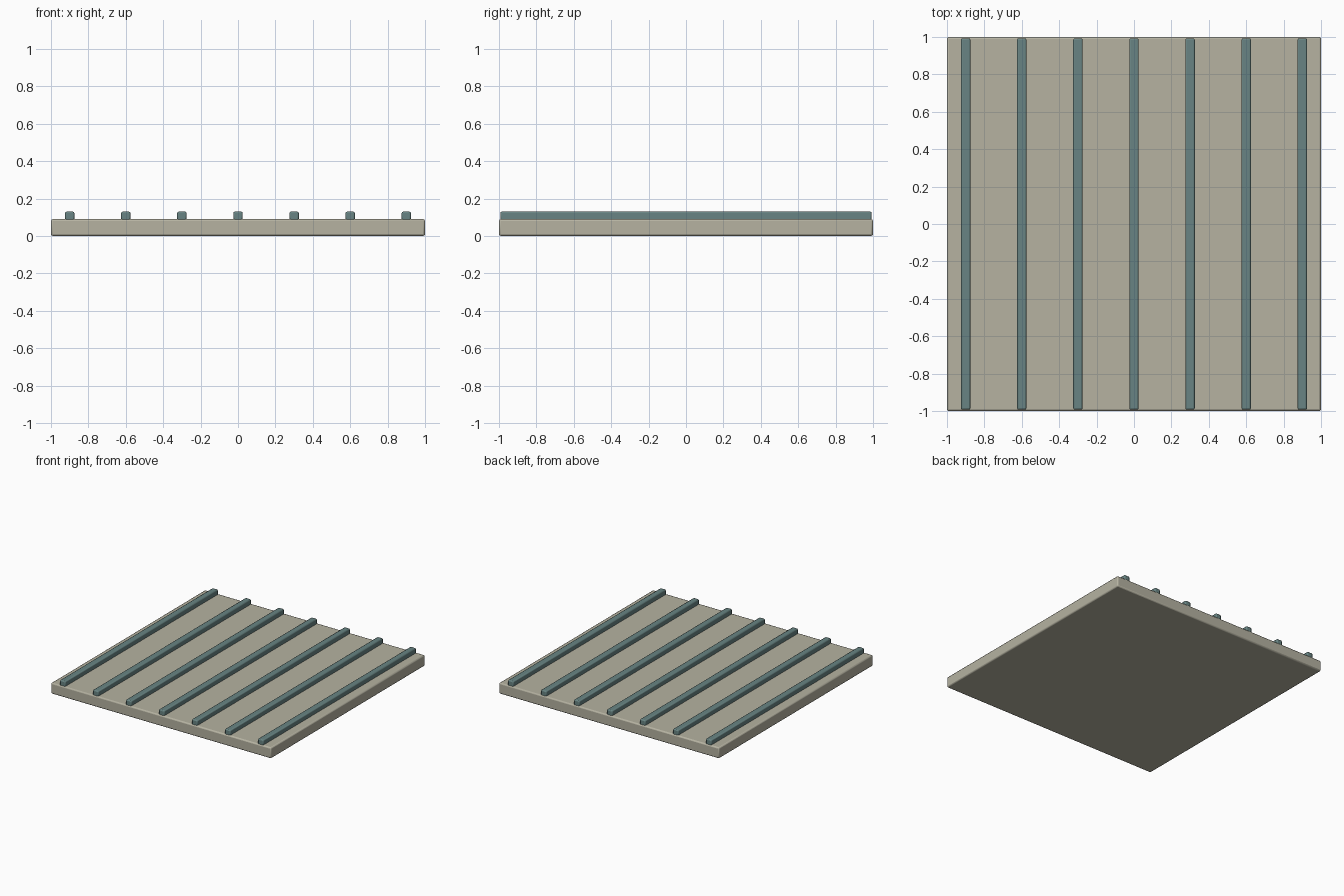
import bpy

if "Cube" in bpy.data.objects:
    bpy.data.objects.remove(bpy.data.objects["Cube"])


def material(name, rgb):
    m = bpy.data.materials.new(name)
    m.diffuse_color = (*[(c / 255) ** 2.2 for c in rgb], 1)
    m.use_nodes = True
    m.node_tree.nodes["Principled BSDF"].inputs["Base Color"].default_value = m.diffuse_color
    return m


def box(name, size, centre, mat, bevel):
    bpy.ops.mesh.primitive_cube_add(size=1, location=centre)
    ob = bpy.context.object
    ob.name = name
    ob.scale = size
    bpy.ops.object.transform_apply(location=False, rotation=False, scale=True)
    ob.data.materials.append(mat)
    mod = ob.modifiers.new("edge_bevel", 'BEVEL')
    mod.width = bevel
    mod.segments = 2
    bpy.ops.object.shade_smooth_by_angle()
    return ob


stone = material("warm_grey", (180, 177, 160))
teal = material("grey_teal", (104, 131, 130))

# base slab
box("base_panel", (2, 2, 0.09), (0, 0, 0.045), stone, 0.01)

# seven raised ribs, sunk slightly into the slab
for i in range(7):
    box(f"rib_{i + 1}", (0.05, 1.985, 0.05), (-0.9 + 0.3 * i, 0, 0.105), teal, 0.008)
